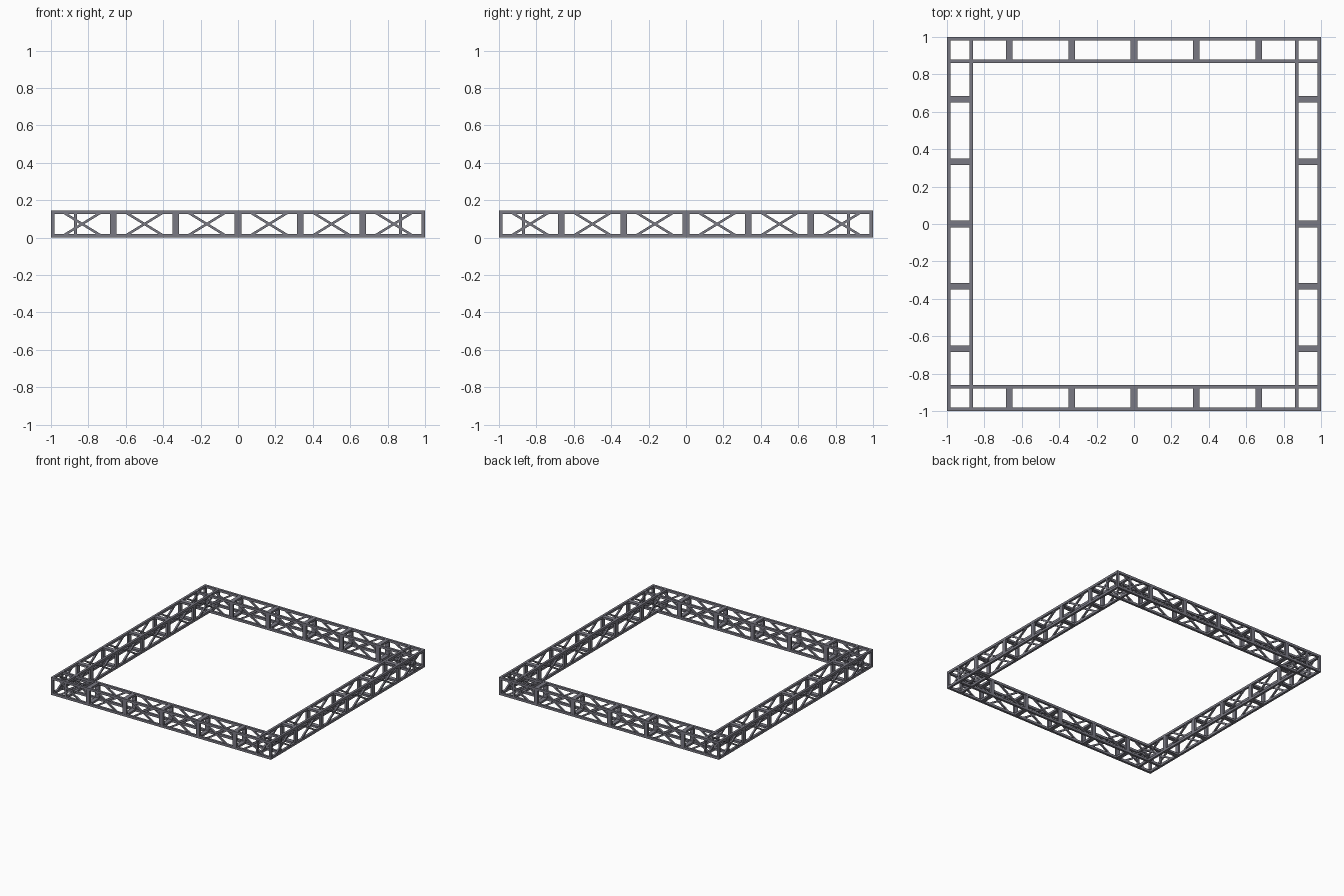
import bpy, bmesh, math
from mathutils import Matrix, Vector

if "Cube" in bpy.data.objects:
    bpy.data.objects.remove(bpy.data.objects["Cube"])

H = 0.145      # truss height
W = 0.14       # truss width
T = 0.019      # chord thickness
RING = 0.035   # spacer width along the truss
BAYS = 6
STEP = 2 / BAYS

steel = bpy.data.materials.new("grey steel")
steel.diffuse_color = (0.195, 0.193, 0.23, 1)
steel.use_nodes = True
steel.node_tree.nodes["Principled BSDF"].inputs["Base Color"].default_value = steel.diffuse_color


def box(bm, centre, size, pitch=0.0):
    m = (Matrix.Translation(Vector(centre)) @ Matrix.Rotation(pitch, 4, 'Y')
         @ Matrix.Diagonal((*size, 1)))
    bmesh.ops.create_cube(bm, size=1, matrix=m)


def make(name, bm, angle):
    bm.transform(Matrix.Rotation(angle, 4, 'Z'))
    me = bpy.data.meshes.new(name)
    bm.to_mesh(me)
    bm.free()
    me.materials.append(steel)
    bpy.context.collection.objects.link(bpy.data.objects.new(name, me))


rows = (-1 + T / 2, -1 + W - T / 2)    # outer and inner chord lines
levels = (T / 2, H - T / 2)            # lower and upper chord lines
mid_y = sum(rows) / 2
p = 0.017                              # spacer plate thickness

for k, side in enumerate(("front", "right", "back", "left")):
    ang = k * math.pi / 2

    # four long chords
    bm = bmesh.new()
    for y in rows:
        for z in levels:
            box(bm, (0, y, z), (2, T, T))
    make(side + "_chords", bm, ang)

    # square spacer rings between bays
    bm = bmesh.new()
    for i in range(1, BAYS):
        x = -1 + i * STEP
        for y in rows:
            box(bm, (x, y, H / 2), (RING, p, H - T))
        for z in levels:
            box(bm, (x, mid_y, z), (RING, W - T, p))
    make(side + "_spacers", bm, ang)

    # crossed braces on the outer and inner faces
    bm = bmesh.new()
    dx, dz = 0.205, H - T
    for i in range(BAYS):
        x = -1 + (i + 0.5) * STEP
        for y in rows:
            for s in (-1, 1):
                box(bm, (x, y, H / 2), (math.hypot(dx, dz), 0.013, 0.013),
                    s * math.atan2(dz, dx))
    make(side + "_braces", bm, ang)

    # corner posts
    bm = bmesh.new()
    a, b = rows
    for x, y in ((a, a), (a, b), (b, a)):
        box(bm, (x, y, H / 2), (p, p, H - T))
    make(side + "_corner_posts", bm, ang)
